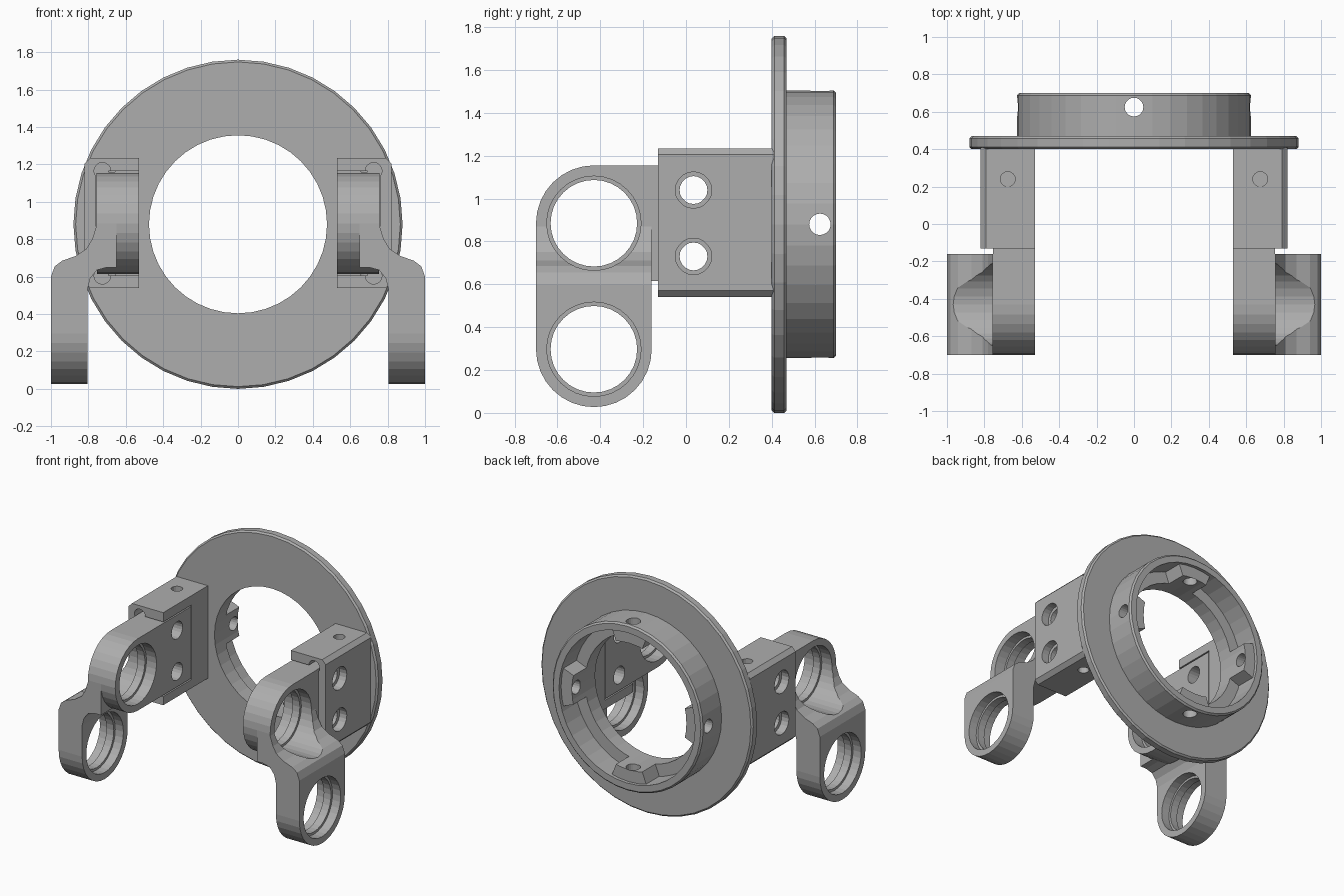
import bpy, bmesh, math
from mathutils import Vector

cube = bpy.data.objects.get("Cube")
if cube:
    bpy.data.objects.remove(cube, do_unlink=True)

grey = bpy.data.materials.new("matte_grey")
grey.use_nodes = True
colour = (0.42, 0.42, 0.42, 1)
grey.diffuse_color = colour
grey.node_tree.nodes["Principled BSDF"].inputs["Base Color"].default_value = colour


def prism(name, axis, outline, a, b):
    """Extrude a closed outline along an axis, from a to b."""
    place = {"x": lambda p, d: (d, p[0], p[1]),
             "y": lambda p, d: (p[0], d, p[1]),
             "z": lambda p, d: (p[0], p[1], d)}[axis]
    bm = bmesh.new()
    low = [bm.verts.new(place(p, a)) for p in outline]
    high = [bm.verts.new(place(p, b)) for p in outline]
    bm.faces.new(low)
    bm.faces.new(high)
    for i in range(len(low)):
        j = (i + 1) % len(low)
        bm.faces.new((low[i], low[j], high[j], high[i]))
    bmesh.ops.recalc_face_normals(bm, faces=bm.faces)
    mesh = bpy.data.meshes.new(name)
    bm.to_mesh(mesh)
    bm.free()
    mesh.materials.append(grey)
    ob = bpy.data.objects.new(name, mesh)
    bpy.context.collection.objects.link(ob)
    return ob


def arc(centre, r, start, end, n):
    angles = [math.radians(start + (end - start) * i / n) for i in range(n + 1)]
    return [(centre[0] + r * math.cos(t), centre[1] + r * math.sin(t)) for t in angles]


def cylinder(name, axis, centre, r, a, b, n=32):
    return prism(name, axis, arc(centre, r, 0, 360, n)[:-1], a, b)


def box(name, x0, x1, y0, y1, z0, z1):
    return prism(name, "z", [(x0, y0), (x1, y0), (x1, y1), (x0, y1)], z0, z1)


def apply(ob, mod):
    bpy.context.view_layer.objects.active = ob
    bpy.ops.object.modifier_apply(modifier=mod.name)


def combine(ob, operation, *others):
    """Boolean the others into ob one by one and remove them."""
    for other in others:
        mod = ob.modifiers.new("boolean", "BOOLEAN")
        mod.operation, mod.solver, mod.object = operation, "EXACT", other
        apply(ob, mod)
        bpy.data.objects.remove(other, do_unlink=True)


def chamfer(ob, width, angle=50):
    mod = ob.modifiers.new("chamfer", "BEVEL")
    mod.width, mod.segments = width, 1
    mod.limit_method, mod.angle_limit = "ANGLE", math.radians(angle)
    apply(ob, mod)


def mirror(ob):
    apply(ob, ob.modifiers.new("mirror", "MIRROR"))


# Flange plate and rear collar
MID = 0.88
hub = (0, MID)
flange = cylinder("flange_ring", "y", hub, 0.88, 0.40, 0.47, 40)
chamfer(flange, 0.012)
collar = cylinder("collar", "y", hub, 0.625, 0.45, 0.70, 40)
chamfer(collar, 0.012)
combine(collar, "DIFFERENCE", cylinder("pocket", "y", hub, 0.565, 0.52, 0.8, 40))

# Four inner bosses that carry the radial pin holes
for i in range(4):
    turn = i * 90
    wedge = arc(hub, 0.6, turn - 15, turn + 15, 4) + arc(hub, 0.46, turn + 13, turn - 13, 4)
    combine(collar, "UNION", prism("boss", "y", wedge, 0.46, 0.675))
combine(flange, "UNION", collar)
combine(flange, "DIFFERENCE",
        cylinder("bore", "y", hub, 0.476, 0.3, 0.9, 40),
        cylinder("pin_x", "x", (0.625, MID), 0.05, -1, 1, 20),
        cylinder("pin_z", "z", (0, 0.625), 0.05, -0.2, 2, 20))

# Brackets: chamfered blocks with a slot open to the front and inside
c = 0.03
bracket = prism("brackets", "y", [(0.53, 0.54), (0.82 - c, 0.54), (0.82, 0.54 + c),
                                  (0.82, 1.235 - c), (0.82 - c, 1.235), (0.53, 1.235)],
                -0.13, 0.41)
combine(bracket, "DIFFERENCE", box("slot", 0.4, 0.76, -0.3, 0.205, 0.605, 1.165))
for z in (0.605, 1.165):
    combine(bracket, "DIFFERENCE",
            cylinder("corner_relief", "y", (0.725, z), 0.045, -0.3, 0.2, 16))
BOLTS = (0.73, 1.04)
for z in BOLTS:
    combine(bracket, "DIFFERENCE", cylinder("bolt", "x", (0.035, z), 0.085, 0.7, 1, 20))
for a, b in ((0.4, 0.62), (1.16, 1.4)):
    combine(bracket, "DIFFERENCE", cylinder("screw", "z", (0.675, 0.24), 0.04, a, b, 16))
mirror(bracket)

# Arms: an offset plate trimmed to a rounded side outline
Y, TOP, LOW, R = -0.43, 0.885, 0.297, 0.27
side = (arc((Y, LOW), R, 0, -180, 16) + arc((Y, TOP), R, 180, 90, 8) + [(Y + R, TOP + R)])
arm = prism("arms", "x", side, 0.5, 1.1)
bend = [(0.65, 1.3), (0.757, 1.3), (0.757, 0.87), (0.78, 0.8), (0.81, 0.75), (0.87, 0.71),
        (0.94, 0.685), (0.98, 0.655), (1.0, 0.6), (1.0, -0.1), (0.805, -0.1),
        (0.805, 0.53), (0.79, 0.59), (0.755, 0.635), (0.70, 0.65), (0.65, 0.65)]
combine(arm, "INTERSECT", prism("bend", "y", bend, -1, 0.2))

# Inner pad and the tongue that sits in the bracket
pad_outline = arc((Y, TOP), R, 90, 270, 16) + [(0.2, TOP - R), (0.2, TOP + R)]
combine(arm, "UNION", prism("pad", "x", pad_outline, 0.53, 0.755))
# Trim away the pad below the bend outside the inner disc
for z in BOLTS:
    combine(arm, "DIFFERENCE", cylinder("bolt", "x", (0.035, z), 0.065, 0.4, 1, 20))

# Bearing seats: a stepped bore in each eye, leaving a thin central lip
for z, x0, x1 in ((TOP, 0.53, 0.757), (LOW, 0.805, 1.0)):
    mid = (x0 + x1) / 2
    combine(arm, "DIFFERENCE",
            cylinder("bore", "x", (Y, z), 0.202, x0 - 0.1, 1.2, 32),
            cylinder("seat", "x", (Y, z), 0.22, x0 - 0.1, mid - 0.03, 32),
            cylinder("seat", "x", (Y, z), 0.22, mid + 0.03, 1.2, 32))
mirror(arm)
